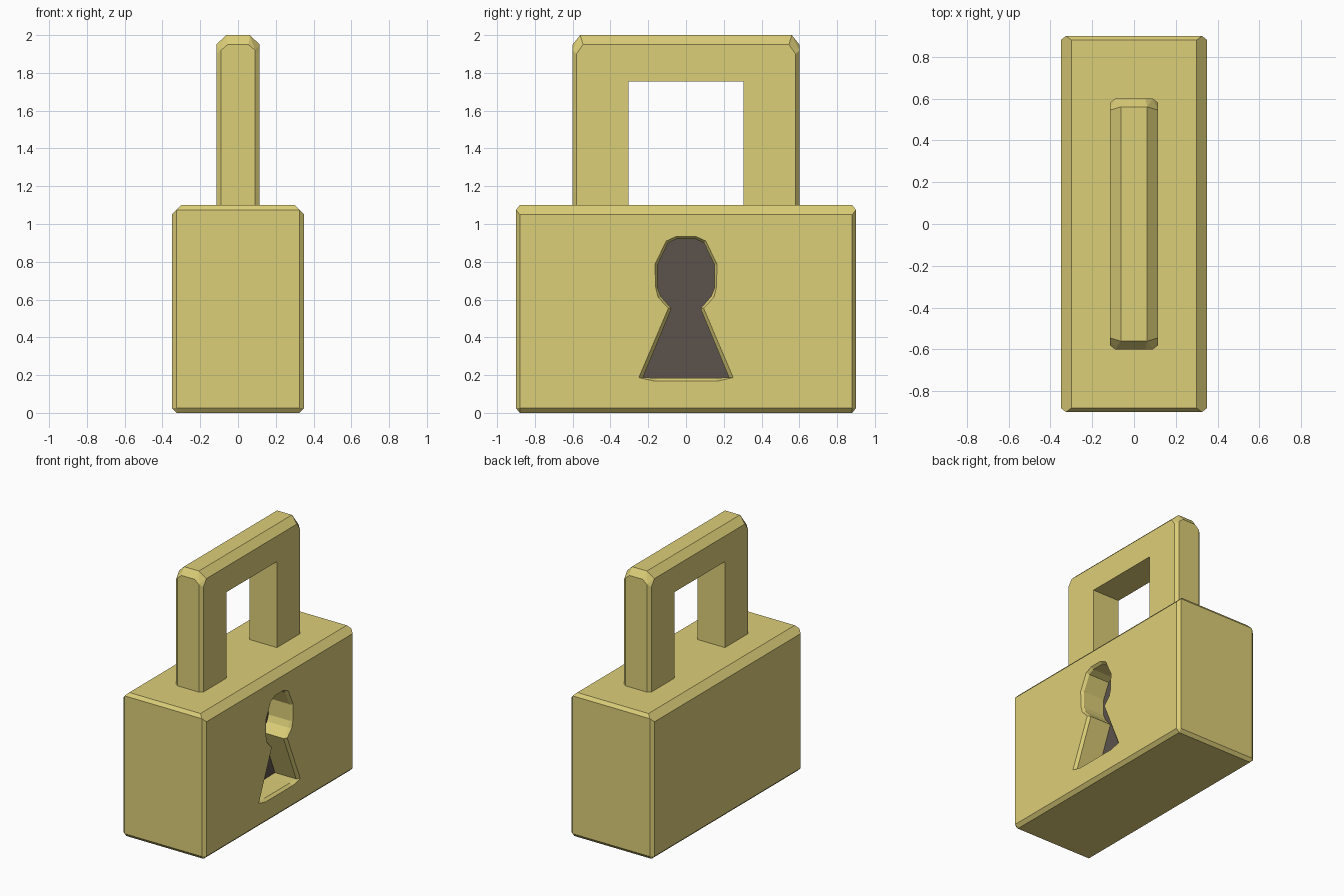
import bpy, bmesh, math

if "Cube" in bpy.data.objects:
    bpy.data.objects.remove(bpy.data.objects["Cube"])


def material(name, color):
    m = bpy.data.materials.new(name)
    m.diffuse_color = (*color, 1)
    m.use_nodes = True
    m.node_tree.nodes["Principled BSDF"].inputs["Base Color"].default_value = m.diffuse_color
    return m


brass = material("brass", (0.72, 0.62, 0.19))
dark = material("dark", (0.107, 0.084, 0.07))


def add_object(name, bm, mat=None):
    bmesh.ops.recalc_face_normals(bm, faces=bm.faces)
    me = bpy.data.meshes.new(name)
    bm.to_mesh(me)
    bm.free()
    ob = bpy.data.objects.new(name, me)
    bpy.context.collection.objects.link(ob)
    if mat:
        me.materials.append(mat)
    return ob


def mirrored_hull(name, corner, mat):
    """Chamfered block: hull of corner points mirrored across x and y."""
    bm = bmesh.new()
    for sx in (1, -1):
        for sy in (1, -1):
            for x, y, z in corner:
                bm.verts.new((x * sx, y * sy, z))
    res = bmesh.ops.convex_hull(bm, input=bm.verts)
    loose = [v for v in bm.verts if not v.link_faces]
    bmesh.ops.delete(bm, geom=loose, context='VERTS')
    bmesh.ops.dissolve_limit(bm, angle_limit=math.radians(0.5),
                             verts=bm.verts, edges=bm.edges)
    return add_object(name, bm, mat)


def cut(ob, cutter):
    mod = ob.modifiers.new("cut", 'BOOLEAN')
    mod.operation = 'DIFFERENCE'
    mod.solver = 'EXACT'
    mod.object = cutter
    cutter.hide_render = True
    cutter.hide_viewport = True


def loft(name, rings):
    """Closed solid through (x, yz profile) rings."""
    bm = bmesh.new()
    loops = [[bm.verts.new((x, y, z)) for y, z in prof] for x, prof in rings]
    n = len(loops[0])
    for a, b in zip(loops, loops[1:]):
        for i in range(n):
            j = (i + 1) % n
            bm.faces.new((a[i], a[j], b[j], b[i]))
    bm.faces.new(loops[0])
    bm.faces.new(loops[-1])
    return add_object(name, bm)


def symmetric(half):
    return half + [(-y, z) for y, z in reversed(half)]


# Body block: small chamfers, wider along the long top edges
body = mirrored_hull("body", [
    (0.35, 0.88, 0.025), (0.325, 0.90, 0.025), (0.325, 0.88, 0.0),
    (0.35, 0.88, 1.05), (0.325, 0.90, 1.075), (0.30, 0.88, 1.10)], brass)

# Keyhole with chamfered rim
outer = symmetric([(0.05, 0.935), (0.105, 0.91), (0.165, 0.785), (0.16, 0.66),
                   (0.147, 0.61), (0.093, 0.555), (0.25, 0.187), (0.165, 0.168)])
inner = symmetric([(0.05, 0.92), (0.095, 0.90), (0.15, 0.785), (0.15, 0.66),
                   (0.132, 0.615), (0.077, 0.552), (0.228, 0.187), (0.15, 0.185)])
BACK = 0.15
cut(body, loft("keyhole_cutter", [(0.40, outer), (0.35, outer),
                                  (0.33, inner), (BACK, inner)]))

# Dark plate at the bottom of the keyhole
bm = bmesh.new()
f = bm.faces.new([bm.verts.new((BACK + 0.002, y, z)) for y, z in inner])
f.normal_update()
plate = add_object("keyhole_back", bm, dark)
if plate.data.polygons[0].normal.x < 0:
    plate.data.flip_normals()

# Shackle: chamfered outside, sharp rectangular opening
shackle = mirrored_hull("shackle", [
    (0.115, 0.58, 1.09), (0.09, 0.60, 1.09),
    (0.115, 0.58, 1.90), (0.115, 0.545, 1.95),
    (0.09, 0.60, 1.92), (0.055, 0.60, 1.95),
    (0.063, 0.56, 2.0)], brass)
opening = [(-0.305, 1.0), (0.305, 1.0), (0.305, 1.755), (-0.305, 1.755)]
cut(shackle, loft("shackle_cutter", [(-0.3, opening), (0.3, opening)]))
